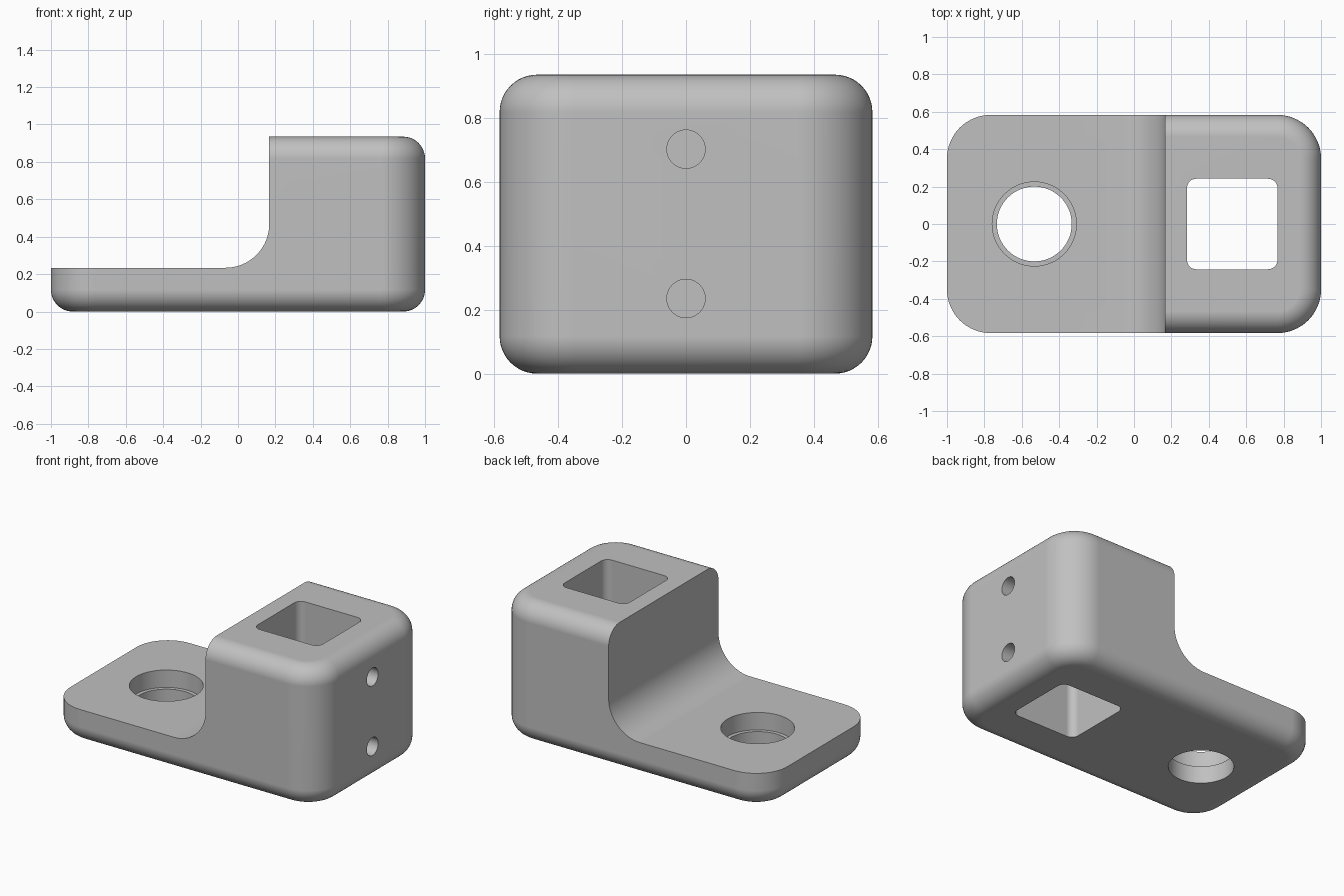
import bpy, bmesh
from math import sin, cos, pi
from mathutils import Vector

if "Cube" in bpy.data.objects:
    bpy.data.objects.remove(bpy.data.objects["Cube"])

HX, HY, H = 1.0, 0.583, 0.935      # half length, half width, height
CORNER, FILLET, PLATE = 0.233, 0.117, 0.234
STEP_X, STEP_R = 0.167, 0.234


def arc(cx, cy, r, a0, a1, n):
    return [(cx + r * cos(a0 + (a1 - a0) * i / n),
             cy + r * sin(a0 + (a1 - a0) * i / n)) for i in range(n + 1)]


def rounded_rect(hx, hy, r, n, cx=0):
    pts = []
    for k, (sx, sy) in enumerate([(1, 1), (-1, 1), (-1, -1), (1, -1)]):
        pts += arc(cx + sx * (hx - r), sy * (hy - r), r, k * pi / 2, (k + 1) * pi / 2, n)
    return pts


def circle(cx, cy, r, n=64):
    return arc(cx, cy, r, 0, 2 * pi, n)[:-1]


def loft(name, rings):
    """Closed solid through rings of 3D points."""
    bm = bmesh.new()
    loops = [[bm.verts.new(p) for p in ring] for ring in rings]
    n = len(loops[0])
    for a, b in zip(loops, loops[1:]):
        for i in range(n):
            j = (i + 1) % n
            bm.faces.new((a[i], a[j], b[j], b[i]))
    bm.faces.new(loops[0][::-1])
    bm.faces.new(loops[-1])
    bmesh.ops.recalc_face_normals(bm, faces=bm.faces)
    mesh = bpy.data.meshes.new(name)
    bm.to_mesh(mesh)
    bm.free()
    ob = bpy.data.objects.new(name, mesh)
    bpy.context.collection.objects.link(ob)
    return ob


def prism(name, outline, axis, lo, hi):
    """Extrude a 2D outline along one axis."""
    def place(p, d):
        q = list(p)
        q.insert(axis, d)
        return Vector(q)
    return loft(name, [[place(p, d) for p in outline] for d in (lo, hi)])


# Block with rounded corners and filleted top and bottom edges
levels = arc(FILLET, FILLET, FILLET, 1.5 * pi, pi, 12)
levels += [(inset, H - z) for inset, z in reversed(levels)]
body = loft("bracket_body", [
    [(x, y, z) for x, y in rounded_rect(HX - i, HY - i, CORNER - i, 16)]
    for i, z in levels])

# Cutters: step, bolt hole with counterbore, square socket, side screw holes
step = [(-1.3, PLATE)] + arc(STEP_X - STEP_R, PLATE + STEP_R, STEP_R, -pi / 2, 0, 20)
step += [(STEP_X, 1.3), (-1.3, 1.3)]
cutters = [
    prism("step_cutter", step, 1, -1, 1),
    prism("bolt_hole_cutter", circle(-0.533, 0, 0.2), 2, -0.2, 0.5),
    prism("counterbore_cutter", circle(-0.533, 0, 0.225), 2, 0.117, 0.5),
    prism("socket_cutter", rounded_rect(0.242, 0.242, 0.05, 8, 0.525), 2, -0.2, 1.2),
]
for z in (0.235, 0.702):
    cutters.append(prism("screw_hole_cutter", circle(0, z, 0.06, 40), 0, 0.6, 1.2))

bpy.ops.object.select_all(action="DESELECT")
bpy.context.view_layer.objects.active = body
body.select_set(True)
for cutter in cutters:
    cutter.hide_render = True
    mod = body.modifiers.new("cut", "BOOLEAN")
    mod.operation, mod.solver, mod.object = "DIFFERENCE", "EXACT", cutter
    bpy.ops.object.modifier_apply(modifier=mod.name)
    bpy.data.objects.remove(cutter)

# Smooth fillets, crisp edges and flat broad faces
bpy.ops.object.shade_smooth_by_angle(angle=pi / 6)
weighted = body.modifiers.new("weighted_normals", "WEIGHTED_NORMAL")
weighted.keep_sharp = True

# Plain grey
grey = bpy.data.materials.new("grey")
grey.use_nodes = True
colour = (0.53, 0.53, 0.53, 1)
grey.diffuse_color = colour
grey.node_tree.nodes["Principled BSDF"].inputs["Base Color"].default_value = colour
body.data.materials.clear()
body.data.materials.append(grey)
